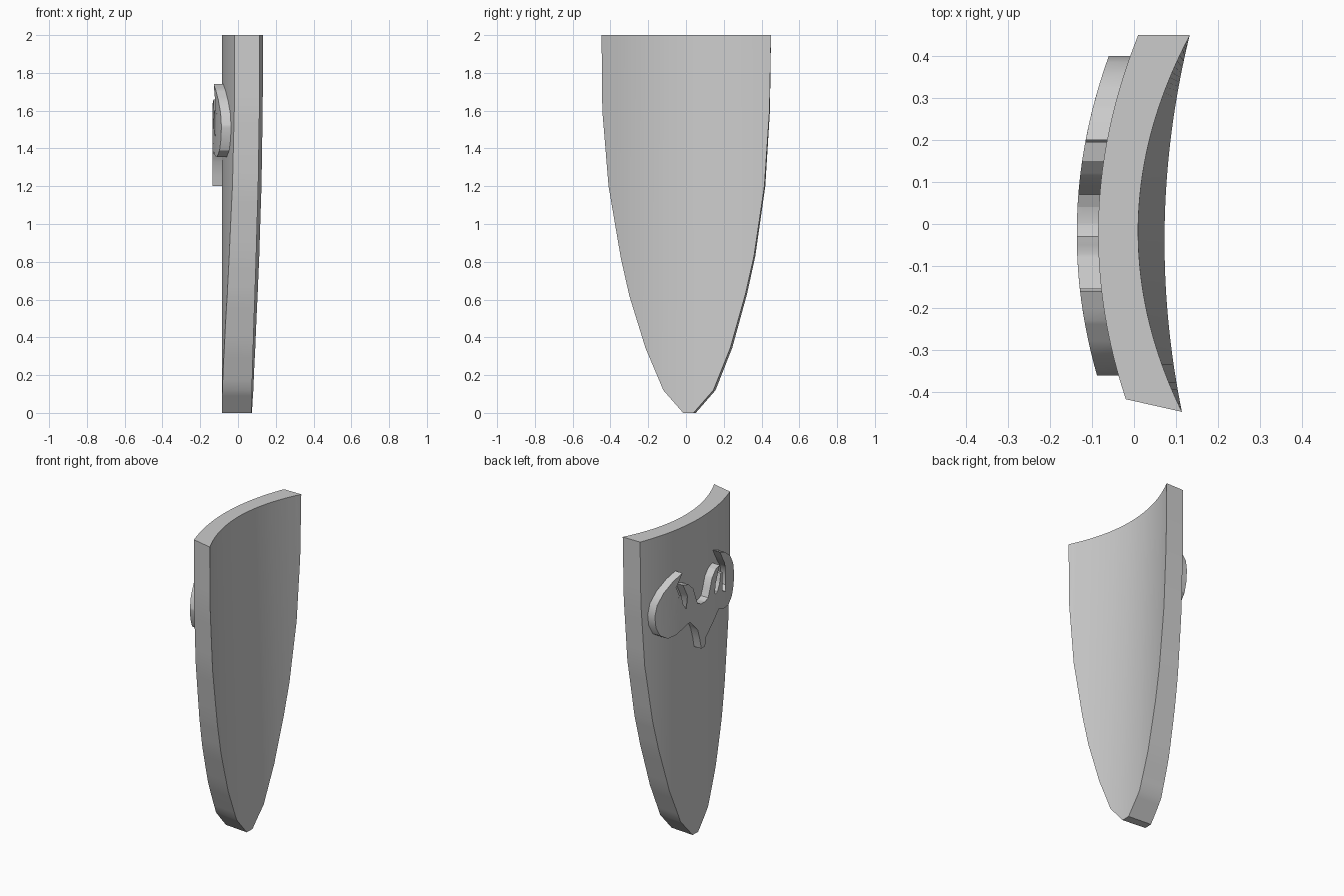
import bpy, bmesh
from mathutils import Vector

if "Cube" in bpy.data.objects:
    bpy.data.objects.remove(bpy.data.objects["Cube"])

grey = bpy.data.materials.new("plain grey")
grey.use_nodes = True
grey.diffuse_color = (0.6, 0.6, 0.6, 1)
bsdf = next(n for n in grey.node_tree.nodes if n.type == 'BSDF_PRINCIPLED')
bsdf.inputs["Base Color"].default_value = grey.diffuse_color


def finish(bm, name):
    """Turn a bmesh into a smooth object with sharp edges kept."""
    bmesh.ops.remove_doubles(bm, verts=bm.verts, dist=0.0002)
    bmesh.ops.recalc_face_normals(bm, faces=bm.faces)
    mesh = bpy.data.meshes.new(name)
    bm.to_mesh(mesh)
    bm.free()
    mesh.materials.append(grey)
    ob = bpy.data.objects.new(name, mesh)
    bpy.context.collection.objects.link(ob)
    bpy.ops.object.select_all(action='DESELECT')
    ob.select_set(True)
    bpy.context.view_layer.objects.active = ob
    bpy.ops.object.shade_smooth_by_angle(angle=0.5)
    return ob


def bow(base, bend):
    """Curve across the shield: x as a function of y."""
    return lambda y: base + 0.02 * y + bend * y * y


outer_x = bow(-0.085, 0.4255)
inner_top_x = bow(0.01, 0.565)
inner_rim_x = bow(0.073, 0.25)
TOP = 2.0

# Shield outline, one side to the other by way of the tip
outline = [(-0.447, 2), (-0.443, 1.6), (-0.41, 1.2), (-0.345, 0.82),
           (-0.3, 0.62), (-0.215, 0.345), (-0.12, 0.12), (-0.015, 0),
           (0.04, 0), (0.145, 0.12), (0.235, 0.345), (0.315, 0.63),
           (0.36, 0.83), (0.415, 1.2), (0.442, 1.6), (0.45, 2)]
STEPS = 4
rim = [Vector(a).lerp(Vector(b), i / STEPS)
       for a, b in zip(outline, outline[1:]) for i in range(STEPS)]
rim.append(Vector(outline[-1]))

# Shield body: vertical columns on both faces, joined by rim and top edge
bm = bmesh.new()
columns = []
for y, z in rim:
    h = z / TOP
    left_shift = 0.015 + 0.015 * h
    right_shift = 0.012 * (1 - h)
    t = min(max((y + 0.015) / 0.055, 0), 1)
    yo = y + left_shift * (1 - t) + right_shift * t
    columns.append([bm.verts.new(p) for p in (
        (inner_rim_x(y), y, z), (inner_top_x(y), y, TOP),
        (outer_x(yo), yo, TOP), (outer_x(yo), yo, z))])
# At the two top corners each column closes to a point
for end in (columns[0], columns[-1]):
    end[1].co = end[0].co
    end[2].co = end[3].co
for a, b in zip(columns, columns[1:]):
    for k in range(4):
        n = (k + 1) % 4
        bm.faces.new((a[k], a[n], b[n], b[k]))
finish(bm, "shield_body")

# Emblem half outline: distance from its centre line, height
half = [(0.018, 1.2), (0.03, 1.26), (0.05, 1.33), (0.08, 1.385), (0.12, 1.405),
        (0.17, 1.385), (0.23, 1.36), (0.29, 1.355), (0.345, 1.39),
        (0.373, 1.45), (0.38, 1.52), (0.365, 1.59), (0.32, 1.655),
        (0.25, 1.71), (0.18, 1.74), (0.21, 1.69), (0.24, 1.645),
        (0.275, 1.6), (0.29, 1.54), (0.28, 1.485), (0.25, 1.46),
        (0.215, 1.475), (0.2, 1.52), (0.21, 1.6), (0.19, 1.6),
        (0.175, 1.54), (0.15, 1.5), (0.12, 1.495), (0.13, 1.56),
        (0.175, 1.66), (0.13, 1.65), (0.09, 1.61), (0.07, 1.55),
        (0.05, 1.5), (0.02, 1.487)]
CENTRE = 0.02
loop = [(CENTRE + d, z) for d, z in half] + [(CENTRE - d, z) for d, z in reversed(half)]

# Emblem: flat plate, sliced across, thickened, then bent to the shield
bm = bmesh.new()
plate = bm.faces.new([bm.verts.new((0, y, z)) for y, z in loop])
bmesh.ops.triangulate(bm, faces=[plate])
for i in range(-9, 11):
    bmesh.ops.bisect_plane(bm, geom=bm.verts[:] + bm.edges[:] + bm.faces[:],
                           plane_co=(0, i * 0.04 + 0.001, 0), plane_no=(0, 1, 0))
raised = bmesh.ops.extrude_face_region(bm, geom=bm.faces[:])["geom"]
front = {v for v in raised if isinstance(v, bmesh.types.BMVert)}
for v in bm.verts:
    v.co.x = outer_x(v.co.y) + (-0.051 if v in front else 0.01)
finish(bm, "raised_emblem")
